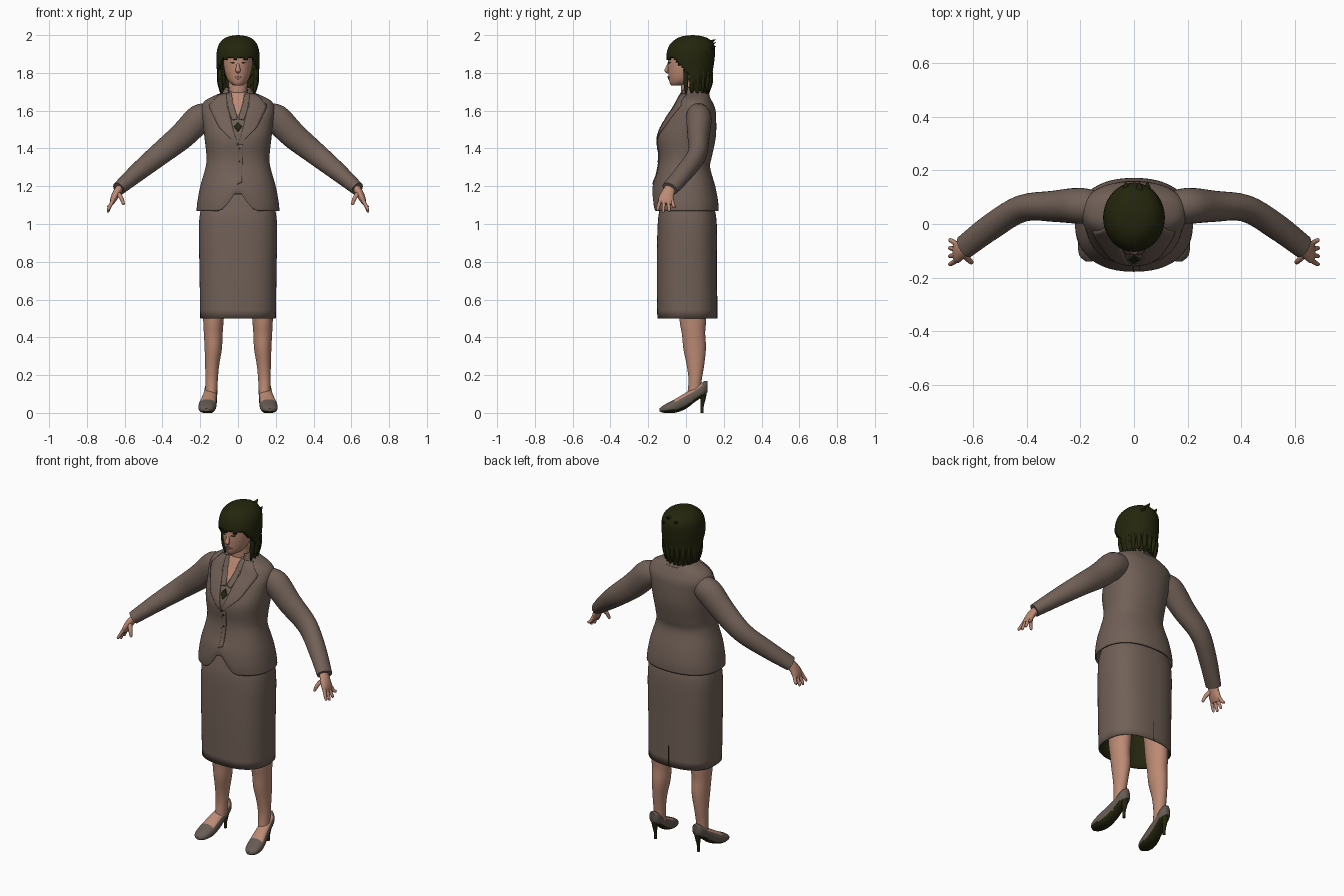
import bpy, bmesh, math, random
from mathutils import Vector
from mathutils.bvhtree import BVHTree

random.seed(4)
if "Cube" in bpy.data.objects:
    bpy.data.objects.remove(bpy.data.objects["Cube"])


def material(name, r, g, b):
    m = bpy.data.materials.new(name)
    m.use_nodes = True
    m.diffuse_color = (r, g, b, 1)
    shader = m.node_tree.nodes["Principled BSDF"]
    shader.inputs["Base Color"].default_value = (r, g, b, 1)
    shader.inputs["Roughness"].default_value = 0.8
    return m


SUIT = material("brown suit", 0.165, 0.118, 0.095)
SKIN = material("skin", 0.50, 0.255, 0.175)
DARK = material("dark olive hair", 0.018, 0.019, 0.004)
SHOE = material("grey brown leather", 0.135, 0.105, 0.088)
LIPS = material("lips", 0.33, 0.13, 0.10)
made = []


def finish(name, bm, mats):
    bmesh.ops.recalc_face_normals(bm, faces=bm.faces[:])
    mesh = bpy.data.meshes.new(name)
    bm.to_mesh(mesh)
    bm.free()
    for m in mats:
        mesh.materials.append(m)
    obj = bpy.data.objects.new(name, mesh)
    bpy.context.collection.objects.link(obj)
    made.append(obj)
    return obj


def solidify(obj, thickness, offset=-1, inner=0):
    mod = obj.modifiers.new("thickness", 'SOLIDIFY')
    mod.thickness, mod.offset, mod.material_offset = thickness, offset, inner


def spline(a, b, c, d, t):
    return 0.5 * (2 * b + (c - a) * t + (2 * a - 5 * b + 4 * c - d) * t * t
                  + (3 * b - a - 3 * c + d) * t ** 3)


def loft(sections, segs=24, steps=4, power=2.0, caps=(True, True)):
    """Smooth skin through (centre, u axis, v axis) sections; returns a bmesh."""
    bm, rings, last = bmesh.new(), [], len(sections) - 1
    for k in range(last * steps + 1):
        i, t = min(k // steps, last - 1), 0
        t = k / steps - i
        quad = [sections[max(0, min(last, i + j))] for j in (-1, 0, 1, 2)]
        c, u, v = (spline(*[q[n] for q in quad], t) for n in range(3))
        ring = []
        for s in range(segs):
            a = math.tau * (s + 0.5) / segs
            ca, sa = math.cos(a), math.sin(a)
            p = c + u * math.copysign(abs(ca) ** (2 / power), ca)
            ring.append(bm.verts.new(p + v * math.copysign(abs(sa) ** (2 / power), sa)))
        rings.append(ring)
    for a, b in zip(rings, rings[1:]):
        for s in range(segs):
            n = (s + 1) % segs
            bm.faces.new((a[s], a[n], b[n], b[s]))
    for ring, cap in zip((rings[0], rings[-1]), caps):
        if cap:
            bm.faces.new(ring)
    return bm


def stack(rows):
    """Level sections from (height, half width, front y, back y)."""
    return [(Vector((0, (f + b) / 2, z)), Vector((w, 0, 0)), Vector((0, (b - f) / 2, 0)))
            for z, w, f, b in rows]


def tube(points, side=1, ref=(0, 1, 0)):
    """Sections square to a path of (x, y, z, radius along ref, other radius)."""
    pts = [Vector((p[0] * side, p[1], p[2])) for p in points]
    out = []
    for i, p in enumerate(pts):
        t = (pts[min(i + 1, len(pts) - 1)] - pts[max(i - 1, 0)]).normalized()
        u = Vector(ref)
        u = (u - t * u.dot(t)).normalized()
        out.append((p, u * points[i][3], t.cross(u) * points[i][4]))
    return out


def along(path, t):
    k = t * (len(path) - 1)
    i = min(int(k), len(path) - 2)
    return Vector(path[i]).lerp(Vector(path[i + 1]), k - i)


def drape(name, base, edge_a, edge_b, mat, side=1, thickness=0.008):
    """Thin plate between two (x, z) edges, laid on the front of a base object."""
    mesh = base.data
    tree = BVHTree.FromPolygons([v.co for v in mesh.vertices],
                                [tuple(p.vertices) for p in mesh.polygons])
    bm, grid = bmesh.new(), []
    for i in range(17):
        a, b = along(edge_a, i / 16), along(edge_b, i / 16)
        row = []
        for j in range(7):
            x, z = a.lerp(b, j / 6)
            hit = tree.ray_cast(Vector((x * side, -1, z)), Vector((0, 1, 0)))[0]
            y = hit.y if hit else 0
            row.append(bm.verts.new((x * side, y - 0.002, z)))
        grid.append(row)
    for a, b in zip(grid, grid[1:]):
        for j in range(6):
            bm.faces.new((a[j], a[j + 1], b[j + 1], b[j]))
    bmesh.ops.remove_doubles(bm, verts=bm.verts[:], dist=0.0003)
    solidify(finish(name, bm, [mat]), thickness, 0)


# Jacket body, with the front hem curving up to the opening
bm = loft(stack([(1.07, .22, -.175, .172), (1.12, .215, -.178, .17), (1.2, .2, -.17, .155),
                 (1.3, .172, -.148, .128), (1.36, .167, -.143, .138), (1.46, .178, -.15, .158),
                 (1.55, .188, -.11, .16), (1.61, .195, -.07, .155), (1.655, .172, -.045, .135),
                 (1.69, .1, -.026, .115), (1.705, .06, -.016, .1)]),
          segs=64, power=2.3, caps=(False, True))
for v in bm.verts:
    if v.co.y < 0 and v.co.z < 1.25:
        rise = 0.12 * max(0, 1 - abs(v.co.x) / 0.1) ** 1.5
        v.co.z += rise * (1.25 - v.co.z) / 0.18
jacket = finish("jacket", bm, [SUIT])
solidify(jacket, 0.008)

# Skirt with dark lining and back slit
skirt = finish("skirt", loft(stack([(.5, .2, -.152, .165), (.75, .204, -.155, .164),
                                    (1, .207, -.15, .163), (1.1, .19, -.135, .145),
                                    (1.16, .17, -.12, .12)]),
                             segs=64, power=2.5, caps=(False, True)), [SUIT, DARK])
solidify(skirt, 0.006, -1, 1)
finish("skirt_slit", loft(tube([(0, .165, .5, .002, .002), (0, .165, .62, .002, .002)]),
                          segs=6), [DARK])

# Neck, head and nose
finish("neck", loft(tube([(0, .045, 1.62, .06, .06), (0, .025, 1.7, .052, .052),
                          (0, .025, 1.8, .05, .05)])), [SKIN])
head = finish("head", loft(stack([(1.732, .018, -.076, -.03), (1.745, .04, -.086, .03),
                                  (1.77, .058, -.091, .06), (1.81, .071, -.095, .09),
                                  (1.86, .078, -.096, .115), (1.92, .078, -.086, .125),
                                  (1.96, .06, -.05, .1), (1.975, .02, 0, .05)]), segs=40), [SKIN])
finish("nose", loft(tube([(0, -.086, 1.86, .006, .006), (0, -.098, 1.83, .009, .01),
                          (0, -.104, 1.812, .011, .014), (0, -.094, 1.798, .004, .006)]),
                    segs=14), [SKIN])
drape("lips", head, [(-.024, 1.776), (0, 1.783), (.024, 1.776)],
      [(-.024, 1.776), (0, 1.766), (.024, 1.776)], LIPS, thickness=0.006)

# Hair shell, cut back around the face, with an uneven hem
bm = loft(stack([(1.695, .088, -.03, .122), (1.74, .104, -.06, .126), (1.8, .111, -.09, .14),
                 (1.88, .115, -.104, .152), (1.94, .106, -.092, .152), (1.975, .082, -.06, .128),
                 (1.993, .048, -.022, .09), (2, .006, .03, .04)]),
          segs=72, steps=6, caps=(False, True))


def over_face(c):
    edge = min(0.02, -0.06 + (1.87 - c.z) * 0.9)
    return c.z < 1.878 + 0.008 * math.sin(c.x * 110) and c.y < edge


bmesh.ops.delete(bm, geom=[f for f in bm.faces if over_face(f.calc_center_median())],
                 context='FACES')
for v in bm.verts:
    if v.co.z < 1.76:
        angle = math.atan2(v.co.x, v.co.y - 0.03)
        v.co.z += 0.25 * (1.76 - v.co.z) * math.sin(angle * 19)
solidify(finish("hair", bm, [DARK]), 0.012)

# Loose locks along the hem and crown
for i in range(13):
    a = math.radians(-108 + i * 18)
    x, y = math.sin(a), math.cos(a)
    low = 1.685 + random.uniform(-.01, .02)
    finish(f"hair_lock_{i + 1}", loft(tube(
        [(.1 * x, .03 + .1 * y, 1.82, .012, .012), (.098 * x, .03 + .1 * y, 1.75, .013, .013),
         (.088 * x, .03 + .095 * y, low, .002, .002)], ref=(x, y, 0)), segs=8), [DARK])
for x, z in ((-.03, 1.95), (.02, 1.965), (.05, 1.93)):
    finish("crown_tuft", loft(tube([(x, .08, z - .01, .02, .015), (x, .13, z, .015, .01),
                                    (x, .158, z + .012, .001, .001)], ref=(1, 0, 0)),
                              segs=8), [DARK])

# Collar, open at the throat
bm = loft(stack([(1.675, .1, -.04, .125), (1.7, .078, -.036, .108), (1.722, .062, -.03, .09)]),
          segs=40, caps=(False, False))
bmesh.ops.delete(bm, geom=[v for v in bm.verts if abs(v.co.x) < .045 and v.co.y < 0],
                 context='VERTS')
solidify(finish("collar", bm, [SUIT]), 0.008, 0)

# Open neckline, pendant and front closure
drape("neckline", jacket, [(-.04, 1.695), (-.028, 1.64), (0, 1.56)],
      [(.04, 1.695), (.028, 1.64), (0, 1.56)], SKIN)
drape("pendant", jacket, [(0, 1.54), (-.02, 1.515), (0, 1.488)],
      [(0, 1.54), (.02, 1.515), (0, 1.488)], DARK, thickness=0.0095)
drape("front_edge", jacket, [(-.003, 1.42), (-.003, 1.21)], [(.025, 1.42), (.02, 1.22)],
      SUIT, thickness=0.005)
for z in (1.4, 1.33):
    drape("button", jacket, [(.006, z + .006), (.002, z), (.006, z - .006)],
          [(.01, z + .006), (.014, z), (.01, z - .006)], DARK, thickness=0.0095)

for side, word in ((1, "left"), (-1, "right")):
    # Lapels, blouse collar and eyes
    drape(f"{word}_lapel", jacket, [(.06, 1.69), (.048, 1.6), (.025, 1.5), (0, 1.415)],
          [(.1, 1.685), (.155, 1.625), (.1, 1.51), (0, 1.415)], SUIT, side)
    drape(f"{word}_blouse_collar", jacket, [(.036, 1.695), (.022, 1.63), (.004, 1.555)],
          [(.06, 1.69), (.058, 1.62), (.03, 1.55)], SUIT, side)
    drape(f"{word}_eye", head, [(.017, 1.853), (.03, 1.858), (.045, 1.854)],
          [(.017, 1.853), (.03, 1.85), (.045, 1.854)], DARK, side, 0.005)

    # Sleeve
    finish(f"{word}_sleeve", loft(tube(
        [(.12, .06, 1.585, .055, .06), (.2, .068, 1.56, .067, .076),
         (.3, .066, 1.463, .058, .07), (.418, .058, 1.367, .05, .06),
         (.53, -.008, 1.275, .049, .049), (.632, -.085, 1.187, .045, .036)], side),
        segs=32), [SUIT])

    # Hand with four fingers and a thumb
    finish(f"{word}_palm", loft(tube(
        [(.615, -.075, 1.205, .028, .02), (.642, -.095, 1.165, .034, .021),
         (.66, -.105, 1.13, .041, .017), (.669, -.108, 1.107, .036, .01)], side), segs=20), [SKIN])
    for i, tip in enumerate((1.07, 1.06, 1.065, 1.085)):
        y = -.135 + .02 * i
        spread = (i - 1.5) * .007
        finish(f"{word}_finger_{i + 1}", loft(tube(
            [(.663, y, 1.125, .01, .01), (.678, y + spread, 1.095, .009, .009),
             (.688, y + spread * 1.5, tip + .006, .007, .007),
             (.689, y + spread * 1.5, tip, .002, .002)], side), segs=10), [SKIN])
    finish(f"{word}_thumb", loft(tube(
        [(.638, -.11, 1.165, .014, .013), (.618, -.133, 1.138, .011, .011),
         (.607, -.143, 1.108, .008, .008), (.605, -.144, 1.1, .002, .002)], side), segs=10), [SKIN])

    # Leg
    finish(f"{word}_leg", loft(tube(
        [(.125, .03, .7, .075, .065), (.13, .036, .5, .071, .055), (.131, .04, .42, .062, .05),
         (.131, .046, .34, .06, .046), (.137, .05, .25, .046, .037),
         (.14, .048, .17, .035, .033), (.141, .042, .09, .036, .03)], side), segs=28), [SKIN])

    # Pump: leather sides, bare instep and dark sole
    rows = [(-.14, .168, .012, .008, .024), (-.115, .167, .038, 0, .043),
            (-.06, .162, .047, 0, .072), (0, .153, .041, .022, .108),
            (.05, .146, .036, .06, .135), (.095, .142, .032, .09, .168),
            (.115, .141, .014, .11, .168)]
    bm = loft([(Vector((x * side, y, (a + b) / 2)), Vector((w, 0, 0)),
                Vector((0, 0, (b - a) / 2))) for y, x, w, a, b in rows], segs=28, power=2.3)
    bmesh.ops.recalc_face_normals(bm, faces=bm.faces[:])
    for f in bm.faces:
        y = f.calc_center_median().y
        if f.normal.z < -0.5:
            f.material_index = 2
        elif f.normal.z > 0.5 and -.055 < y < .09:
            f.material_index = 1
    finish(f"{word}_shoe", bm, [SHOE, SKIN, DARK])
    finish(f"{word}_heel", loft(tube(
        [(.142, .088, .115, .024, .024), (.142, .09, .08, .016, .016),
         (.142, .086, .04, .009, .009), (.142, .084, 0, .008, .008)], side), segs=14), [DARK])

# Smooth shading with crisp edges
bpy.ops.object.select_all(action='DESELECT')
for obj in made:
    obj.select_set(True)
bpy.context.view_layer.objects.active = made[0]
bpy.ops.object.shade_smooth_by_angle(angle=math.radians(45))
